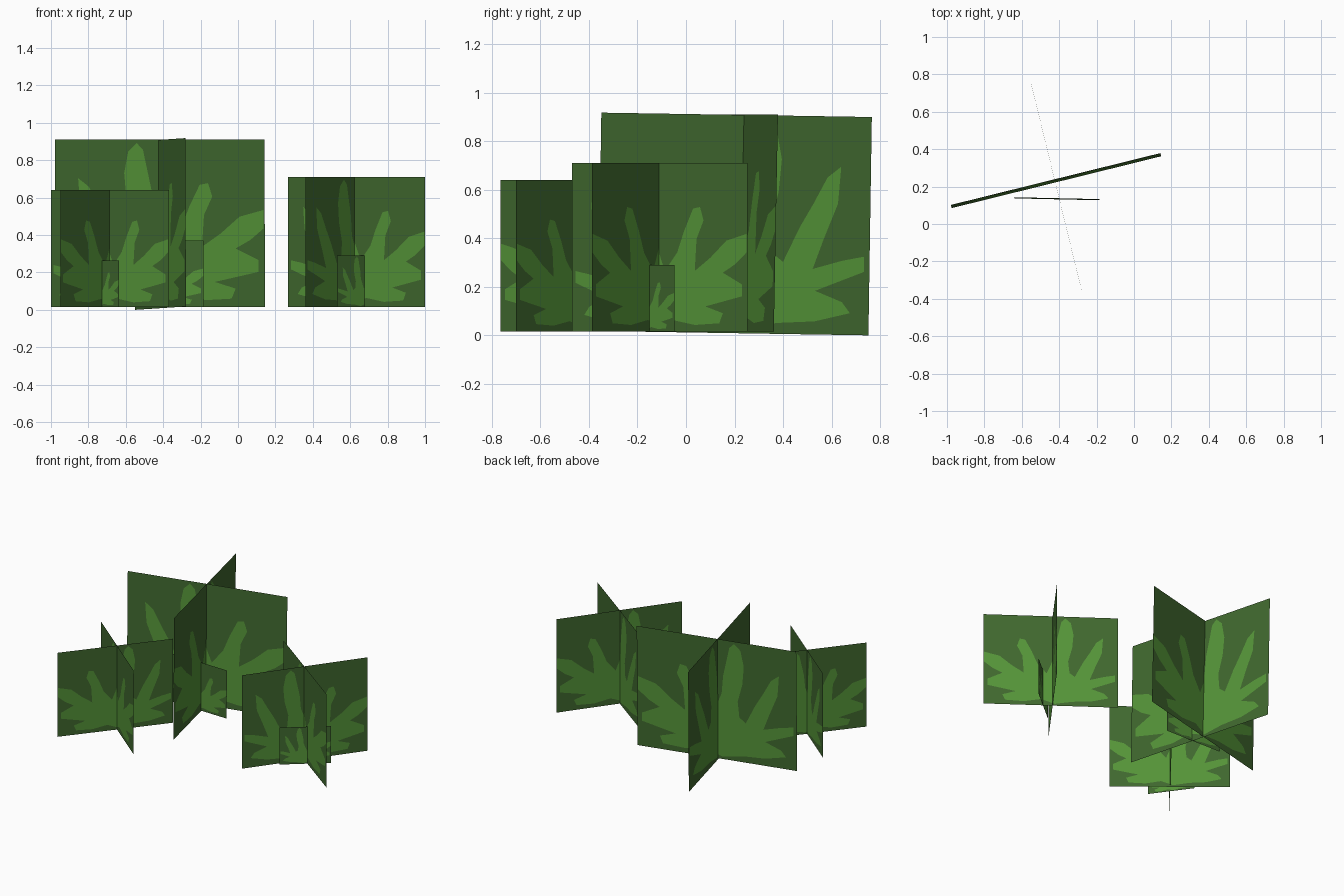
import bpy
from mathutils import Vector
from mathutils.geometry import delaunay_2d_cdt

cube = bpy.data.objects.get("Cube")
if cube:
    bpy.data.objects.remove(cube, do_unlink=True)


def make_material(name, rgb):
    mat = bpy.data.materials.new(name)
    mat.use_nodes = True
    mat.diffuse_color = (*rgb, 1)
    mat.node_tree.nodes["Principled BSDF"].inputs["Base Color"].default_value = (*rgb, 1)
    return mat


dark_green = make_material("dark green", (.051, .14, .028))
leaf_green = make_material("leaf green", (.091, .3, .04))

# Lobed leaf outline in card space, counter-clockwise from the stem
LEAF = [Vector(p) for p in (
    (.47, .02), (.57, .07), (.70, .04), (.84, .05), (.86, .11), (.76, .15),
    (.97, .21), (.97, .28), (.86, .35), (.93, .40), (.995, .47), (.995, .58),
    (.88, .54), (.79, .44), (.70, .36), (.71, .55), (.75, .66), (.73, .74),
    (.69, .73), (.64, .60), (.60, .47), (.53, .36), (.47, .55), (.46, .70),
    (.42, .94), (.39, .98), (.35, .93), (.33, .80), (.34, .65), (.37, .50),
    (.36, .37), (.32, .33), (.26, .49), (.21, .60), (.16, .72), (.11, .77),
    (.12, .60), (.17, .44), (.21, .30), (.10, .34), (.02, .36), (.02, .29),
    (.20, .20), (.10, .15), (.07, .10), (.20, .06), (.34, .05))]
CARD = [Vector(p) for p in ((0, 0), (1, 0), (1, 1), (0, 1))]


def in_leaf(p):
    inside = False
    for a, b in zip(LEAF, LEAF[1:] + LEAF[:1]):
        if (a.y > p.y) != (b.y > p.y) and p.x < a.x + (p.y - a.y) * (b.x - a.x) / (b.y - a.y):
            inside = not inside
    return inside


# Card cut along the leaf outline, shared by every plate
n, k = len(CARD), len(LEAF)
edges = [(i, (i + 1) % n) for i in range(n)]
edges += [(n + i, n + (i + 1) % k) for i in range(k)]
points, _, triangles, *_ = delaunay_2d_cdt(CARD + LEAF, edges, [], 0, 1e-5)


def leaf_card(name, start, end, height, lean=(0, 0), base=(.015, .015)):
    a = Vector((*start, base[0]))
    across = Vector((*end, base[1])) - a
    up = Vector((*lean, height))
    mesh = bpy.data.meshes.new(name)
    mesh.from_pydata([a + across * p.x + up * p.y for p in points], [], triangles)
    mesh.materials.append(dark_green)
    mesh.materials.append(leaf_green)
    for poly, tri in zip(mesh.polygons, triangles):
        middle = sum((points[i] for i in tri), Vector((0, 0))) / len(tri)
        poly.material_index = int(in_leaf(middle))
    mesh.update()
    bpy.context.collection.objects.link(bpy.data.objects.new(name, mesh))


# Large plant, leaning slightly backwards
leaf_card("large_plant_main_card", (-.975, .085), (.145, .362), .895, (-.004, .017))
leaf_card("large_plant_cross_card", (-.55, .752), (-.278, -.363), .9, (-.004, .014), (0, .018))
leaf_card("large_plant_small_card", (-.64, .137), (-.183, .127), .355, (-.001, .006))

# Front right plant
leaf_card("right_plant_main_card", (-1, -.185), (-.37, -.70), .625)
leaf_card("right_plant_cross_card", (-.44, -.133), (-.95, -.765), .625)
leaf_card("right_plant_small_card", (-.825, -.35), (-.637, -.61), .25)

# Left plant
leaf_card("left_plant_main_card", (.36, -.47), (.89, .253), .695)
leaf_card("left_plant_cross_card", (.268, .15), (1, -.388), .695)
leaf_card("left_plant_small_card", (.53, -.27), (.80, -.048), .275)
